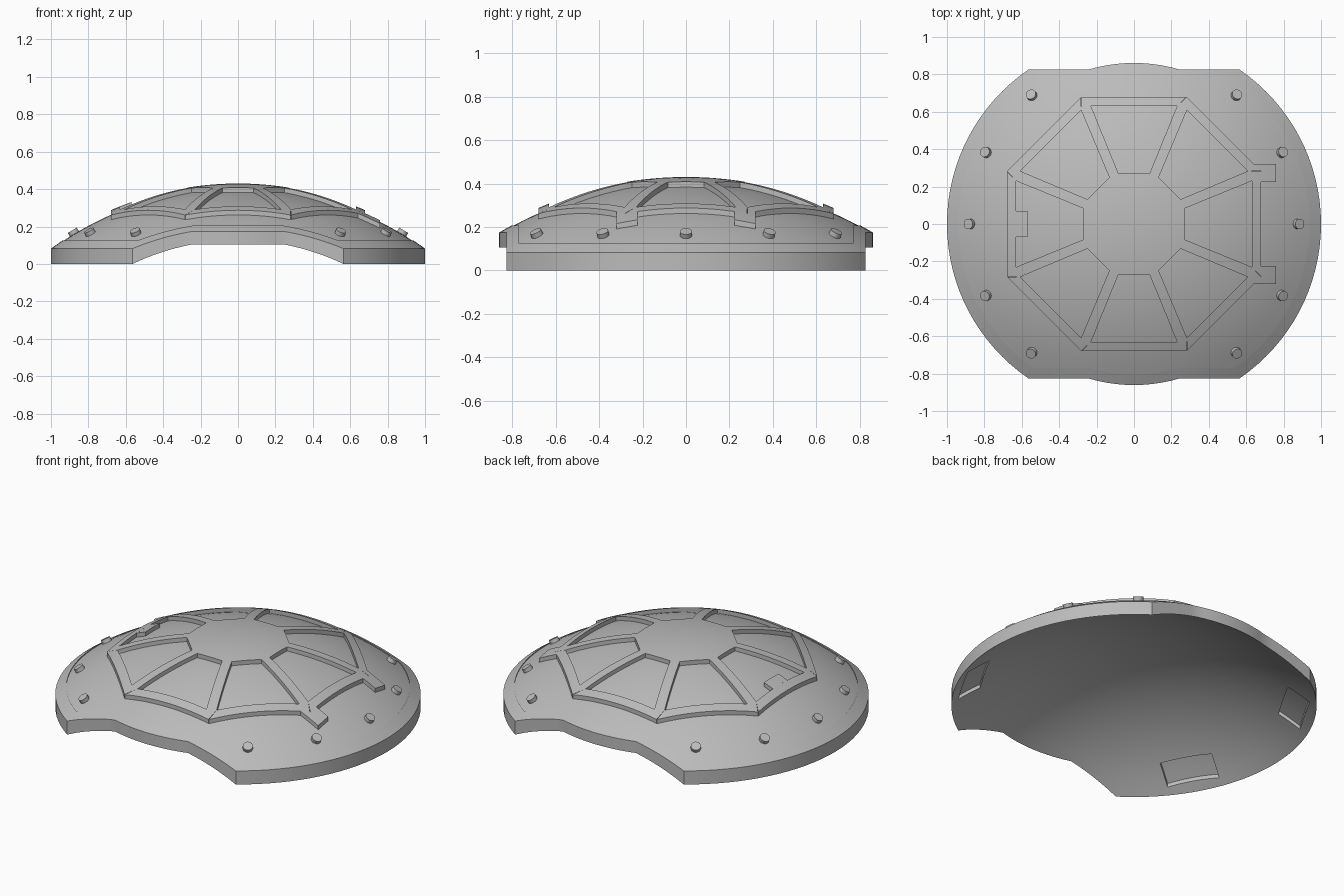
import bpy, bmesh
from math import radians, degrees, sin, cos, asin, sqrt, pi
from mathutils import Vector, Matrix

if "Cube" in bpy.data.objects:
    bpy.data.objects.remove(bpy.data.objects["Cube"])

grey = bpy.data.materials.new("plain_grey")
grey.use_nodes = True
colour = (0.5, 0.5, 0.5, 1)
grey.diffuse_color = colour
grey.node_tree.nodes["Principled BSDF"].inputs["Base Color"].default_value = colour

OUTER_R, OUTER_TOP = 1.69, 0.405
INNER_R, INNER_TOP = 1.55, 0.366
LIP = 0.005


def outer(x, y):
    return OUTER_TOP - OUTER_R + sqrt(OUTER_R ** 2 - x * x - y * y)


def inner(x, y):
    return max(0, INNER_TOP - INNER_R + sqrt(INNER_R ** 2 - x * x - y * y))


def finish(name, bm):
    bmesh.ops.recalc_face_normals(bm, faces=bm.faces)
    mesh = bpy.data.meshes.new(name)
    bm.to_mesh(mesh)
    bm.free()
    mesh.materials.append(grey)
    obj = bpy.data.objects.new(name, mesh)
    bpy.context.collection.objects.link(obj)
    return obj


def smooth(obj):
    bpy.ops.object.select_all(action='DESELECT')
    obj.select_set(True)
    bpy.context.view_layer.objects.active = obj
    bpy.ops.object.shade_smooth_by_angle(angle=radians(30))


def slab(name, cells, height, depth):
    """Four-cornered cells, subdivided, draped on a height rule and thickened down."""
    bm = bmesh.new()
    for corners, nu, nv in cells:
        a, b, c, d = [Vector(p) for p in corners]
        grid = [[bm.verts.new((*a.lerp(b, i / nu).lerp(d.lerp(c, i / nu), j / nv), 0))
                 for i in range(nu + 1)] for j in range(nv + 1)]
        for j in range(nv):
            for i in range(nu):
                bm.faces.new((grid[j][i], grid[j][i + 1], grid[j + 1][i + 1], grid[j + 1][i]))
    bmesh.ops.remove_doubles(bm, verts=bm.verts, dist=0.0005)
    bmesh.ops.dissolve_degenerate(bm, edges=bm.edges, dist=0.0001)
    for v in bm.verts:
        v.co.z = height(v.co.x, v.co.y)
    bmesh.ops.recalc_face_normals(bm, faces=bm.faces)
    ret = bmesh.ops.extrude_face_region(bm, geom=bm.faces[:], use_keep_orig=True)
    for v in ret["geom"]:
        if isinstance(v, bmesh.types.BMVert):
            v.co.z -= depth
    return finish(name, bm)


def outline(radius, cut, bulge):
    """Round plan with two straight cuts, each with a shallow central bulge."""
    a, b = degrees(asin(cut / radius)), degrees(asin(cut / bulge))
    stops = [-a, a, b, 180 - b, 180 - a, 180 + a, 180 + b, 360 - b, 360 - a]
    steps = [32, 6, 10, 6] * 2
    points = []
    for start, end, n in zip(stops, stops[1:], steps):
        for k in range(n):
            t = radians(start + (end - start) * k / n)
            r = min(radius, max(bulge, cut / max(abs(sin(t)), 0.01)))
            points.append((r * cos(t), r * sin(t)))
    return points


# Domed shell: top rings, raised rim band, edge wall, underside rings
rim_in, rim_out = outline(0.94, 0.77, 0.805), outline(1.0, 0.826, 0.861)
N = 16
bm = bmesh.new()
loops = []


def add_loop(points, s, height, lift=0):
    loops.append([bm.verts.new((x * s, y * s, height(x * s, y * s) + lift)) for x, y in points])


for k in range(1, N + 1):
    add_loop(rim_in, k / N, outer)
add_loop(rim_in, 1, outer, LIP)
add_loop(rim_out, 1, outer, LIP)
for k in range(N, 0, -1):
    add_loop(rim_out, k / N, inner)
count = len(rim_in)
for lo, hi in zip(loops, loops[1:]):
    for i in range(count):
        j = (i + 1) % count
        bm.faces.new((lo[i], lo[j], hi[j], hi[i]))
for loop, top in ((loops[0], OUTER_TOP), (loops[-1], INNER_TOP)):
    centre = bm.verts.new((0, 0, top))
    for i in range(count):
        bm.faces.new((centre, loop[i], loop[(i + 1) % count]))
shell = finish("domed_shell", bm)

# Four shallow pockets in the underside
cells = []
for angle in (30, 150, 210, 330):
    turn = Matrix.Rotation(radians(angle), 2)
    box = [turn @ Vector(p) for p in ((0.83, -0.15), (0.95, -0.15), (0.95, 0.15), (0.83, 0.15))]
    cells.append((box, 3, 6))
cutter = slab("pocket_cutter", cells, lambda x, y: inner(x, y) + 0.022, 0.06)
cutter.hide_render = True
cutter.hide_set(True)
cut = shell.modifiers.new("pockets", 'BOOLEAN')
cut.operation, cut.solver, cut.object = 'DIFFERENCE', 'EXACT', cutter
bpy.context.view_layer.objects.active = shell
bpy.ops.object.modifier_apply(modifier=cut.name)
bpy.data.objects.remove(cutter)
smooth(shell)

# Raised octagonal frame with eight open windows
cells = []
for k in range(8):
    turn = Matrix.Rotation(k * pi / 4, 2)
    after = Matrix.Rotation((k + 1) * pi / 4, 2)
    in_a, in_b, out_a, out_b, edge_a, edge_b = [turn @ Vector(p) for p in (
        (0.27, -0.083), (0.27, 0.083), (0.63, -0.23), (0.63, 0.23), (0.68, -0.28), (0.68, 0.28))]
    next_in, next_out = after @ Vector((0.27, -0.083)), after @ Vector((0.63, -0.23))
    hub = Vector((0, 0))
    cells += [((in_a, in_b, hub, hub), 10, 8),
              ((in_b, next_in, hub, hub), 2, 8),
              ((in_b, next_in, next_out, out_b), 2, 10),
              ((out_a, out_b, edge_b, edge_a), 10, 2),
              ((out_b, next_out, edge_b, edge_b), 2, 2)]
# Two ears on one side, one small tab in the opposite window
for s in (1, -1):
    cells += [(((0.68, s * 0.224), (0.76, s * 0.224), (0.76, s * 0.28), (0.68, s * 0.28)), 2, 1),
              (((0.68, s * 0.28), (0.76, s * 0.28), (0.76, s * 0.32), (0.68, s * 0.32)), 2, 1),
              (((0.64, s * 0.32), (0.68, s * 0.28), (0.68, s * 0.32), (0.68, s * 0.32)), 1, 1)]
cells.append((((-0.63, -0.069), (-0.63, 0.069), (-0.57, 0.069), (-0.57, -0.069)), 3, 1))
smooth(slab("window_frame", cells, lambda x, y: outer(x, y) + 0.025, 0.04))

# Ten studs standing square to the dome
for k, angle in enumerate((0, 25.8, 51.5, 128.5, 154.2, 180, 205.8, 231.5, 308.5, 334.2)):
    x, y = 0.875 * cos(radians(angle)), 0.875 * sin(radians(angle))
    z = outer(x, y)
    normal = Vector((x, y, z - OUTER_TOP + OUTER_R)).normalized()
    place = Matrix.Translation((x, y, z)) @ normal.to_track_quat('Z', 'Y').to_matrix().to_4x4()
    bm = bmesh.new()
    bmesh.ops.create_cone(bm, cap_ends=True, segments=20, radius1=0.028, radius2=0.028,
                          depth=0.044, matrix=place)
    smooth(finish(f"stud_{k + 1}", bm))
